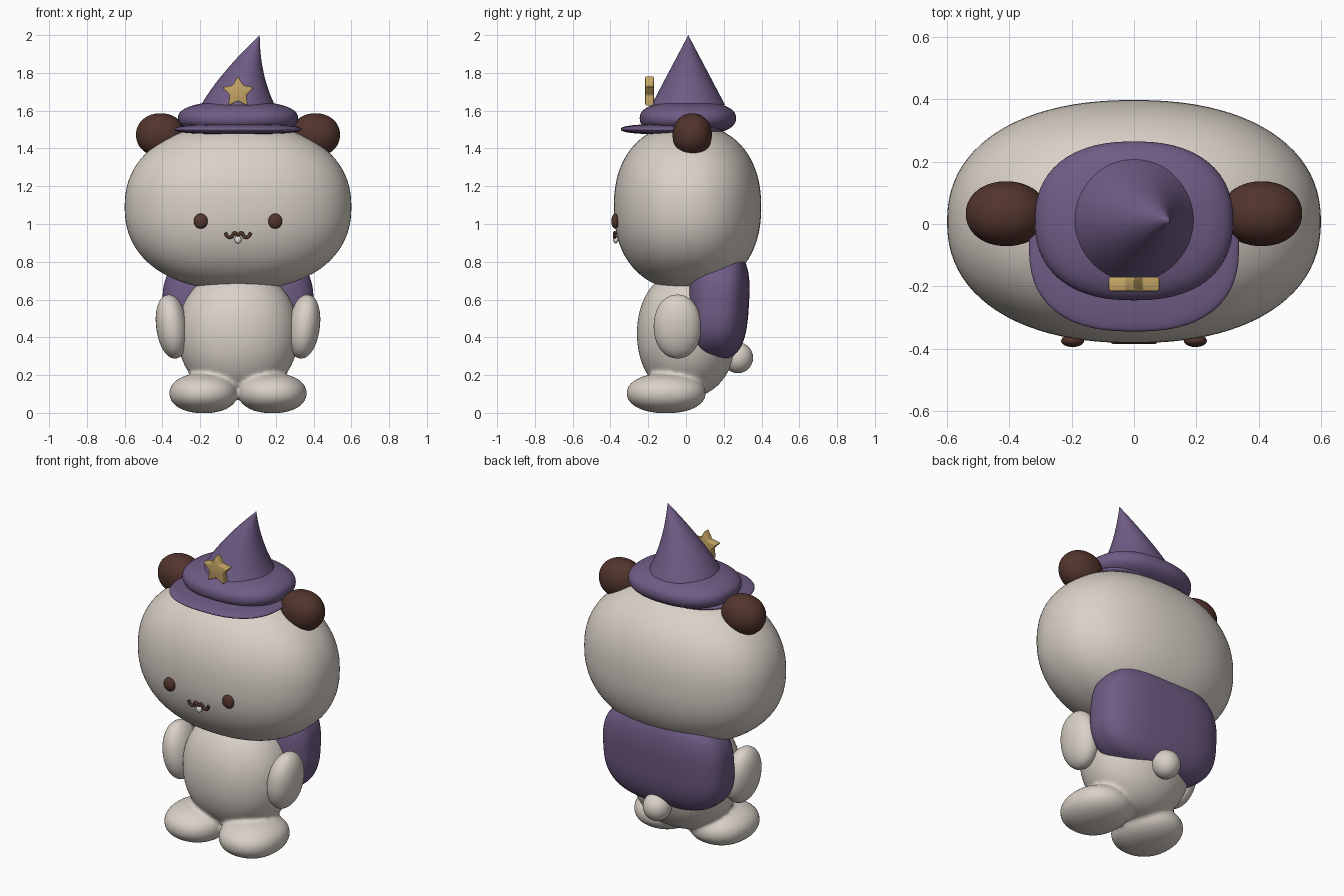
import bpy
import bmesh
import math
from mathutils import Matrix, Vector

if "Cube" in bpy.data.objects:
    bpy.data.objects.remove(bpy.data.objects["Cube"], do_unlink=True)


def material(name, rgb):
    mat = bpy.data.materials.new(name)
    mat.use_nodes = True
    color = (*rgb, 1)
    mat.diffuse_color = color
    mat.node_tree.nodes["Principled BSDF"].inputs["Base Color"].default_value = color
    return mat


CREAM = material("cream", (0.70, 0.64, 0.58))
PURPLE = material("dusty purple", (0.16, 0.107, 0.235))
BROWN = material("dark brown", (0.085, 0.035, 0.026))
GOLD = material("gold", (0.56, 0.38, 0.13))
WHITE = material("tooth white", (0.78, 0.75, 0.73))


def add_blob(bm, center, radii, power=2, tilt=0, shear=0, segs=64):
    """Rounded ellipsoid; a higher power is boxier, shear leans y with z."""
    verts = bmesh.ops.create_uvsphere(bm, u_segments=segs, v_segments=segs // 2, radius=1)["verts"]
    turn = Matrix.Rotation(tilt, 3, "Y")
    for v in verts:
        length = sum(abs(c) ** power for c in v.co) ** (1 / power)
        p = Vector([c / length * r for c, r in zip(v.co, radii)])
        p.y += shear * p.z
        v.co = turn @ p + Vector(center)


def finish(name, bm, mat):
    mesh = bpy.data.meshes.new(name)
    bmesh.ops.recalc_face_normals(bm, faces=bm.faces)
    for f in bm.faces:
        f.smooth = True
    bm.to_mesh(mesh)
    bm.free()
    mesh.materials.append(mat)
    obj = bpy.data.objects.new(name, mesh)
    bpy.context.collection.objects.link(obj)
    return obj


def blob(name, mat, center, radii, **kw):
    bm = bmesh.new()
    add_blob(bm, center, radii, **kw)
    return finish(name, bm, mat)


# Body and feet, melted into one soft form
bm = bmesh.new()
add_blob(bm, (0, 0.005, 0.42), (0.32, 0.265, 0.34), power=2.1)
for s in (-1, 1):
    add_blob(bm, (s * 0.182, -0.105, 0.104), (0.182, 0.21, 0.106), power=2.15)
body = finish("body_and_feet", bm, CREAM)
remesh = body.modifiers.new("Melt", "REMESH")
remesh.mode = "VOXEL"
remesh.voxel_size = 0.011
remesh.use_smooth_shade = True
relax = body.modifiers.new("Relax", "SMOOTH")
relax.factor = 0.5
relax.iterations = 10

# Head, tail and cape
blob("head", CREAM, (0, 0.008, 1.09), (0.6, 0.39, 0.44), power=2.25, segs=96)
blob("tail", CREAM, (0, 0.275, 0.292), (0.08, 0.08, 0.082), segs=32)
blob("cape", PURPLE, (0, 0.165, 0.57), (0.4, 0.168, 0.295), power=2.9, shear=0.06, segs=80)

# Mirrored parts: arms, ears, eyes
for s, side in ((1, "left"), (-1, "right")):
    blob(side + "_arm", CREAM, (s * 0.35, -0.045, 0.457), (0.083, 0.126, 0.17),
         power=2.1, tilt=s * 0.13)
    blob(side + "_ear", BROWN, (s * 0.41, 0.033, 1.472), (0.13, 0.104, 0.114), power=2.1)
    blob(side + "_eye", BROWN, (s * 0.197, -0.375, 1.015), (0.037, 0.02, 0.04), segs=32)

# Mouth: a wavy tube with a small tooth below
curve = bpy.data.curves.new("mouth", "CURVE")
curve.dimensions = "3D"
curve.bevel_depth = 0.009
curve.bevel_resolution = 3
curve.use_fill_caps = True
half = [(0.067, 0.955), (0.056, 0.934), (0.034, 0.932), (0.018, 0.953)]
path = [(-x, z) for x, z in half] + [(0, 0.943)] + half[::-1]
spline = curve.splines.new("BEZIER")
spline.bezier_points.add(len(path) - 1)
for point, (x, z) in zip(spline.bezier_points, path):
    point.co = (x, -0.377, z)
    point.handle_left_type = point.handle_right_type = "AUTO"
curve.materials.append(BROWN)
bpy.context.collection.objects.link(bpy.data.objects.new("mouth", curve))
blob("tooth", WHITE, (0, -0.372, 0.917), (0.018, 0.014, 0.02), segs=24)

# Hat: visor, puffy band and a bent cone
blob("hat_visor", PURPLE, (0, -0.07, 1.502), (0.337, 0.275, 0.028), power=2.5)
blob("hat_band", PURPLE, (0, 0.01, 1.56), (0.318, 0.255, 0.092), power=2.35)

bm = bmesh.new()
STEPS, SIDES = 16, 64
rings = []
for i in range(STEPS):
    t = i / STEPS
    rings.append([bm.verts.new((0.115 * t ** 1.7 + 0.195 * (1 - t) * math.cos(a),
                                0.012 + 0.195 * (1 - t) * math.sin(a),
                                1.63 + 0.37 * t))
                  for a in (math.tau * k / SIDES for k in range(SIDES))])
tip = bm.verts.new((0.115, 0.012, 2.0))
for k in range(SIDES):
    n = (k + 1) % SIDES
    for low, high in zip(rings, rings[1:]):
        bm.faces.new((low[k], low[n], high[n], high[k]))
    bm.faces.new((rings[-1][k], rings[-1][n], tip))
finish("hat_cone", bm, PURPLE)

# Star on the front of the hat
bm = bmesh.new()
outline = []
for k in range(10):
    r = 0.046 if k % 2 else 0.088
    a = math.pi / 2 + k * math.pi / 5
    outline.append(bm.verts.new((r * math.cos(a), -0.17, 1.697 + r * math.sin(a))))
face = bm.faces.new(outline)
extruded = bmesh.ops.extrude_face_region(bm, geom=[face])["geom"]
moved = [g for g in extruded if isinstance(g, bmesh.types.BMVert)]
bmesh.ops.translate(bm, verts=moved, vec=(0, -0.046, 0))
star = finish("hat_star", bm, GOLD)
bevel = star.modifiers.new("Soft edges", "BEVEL")
bevel.width = 0.006
bevel.segments = 3
